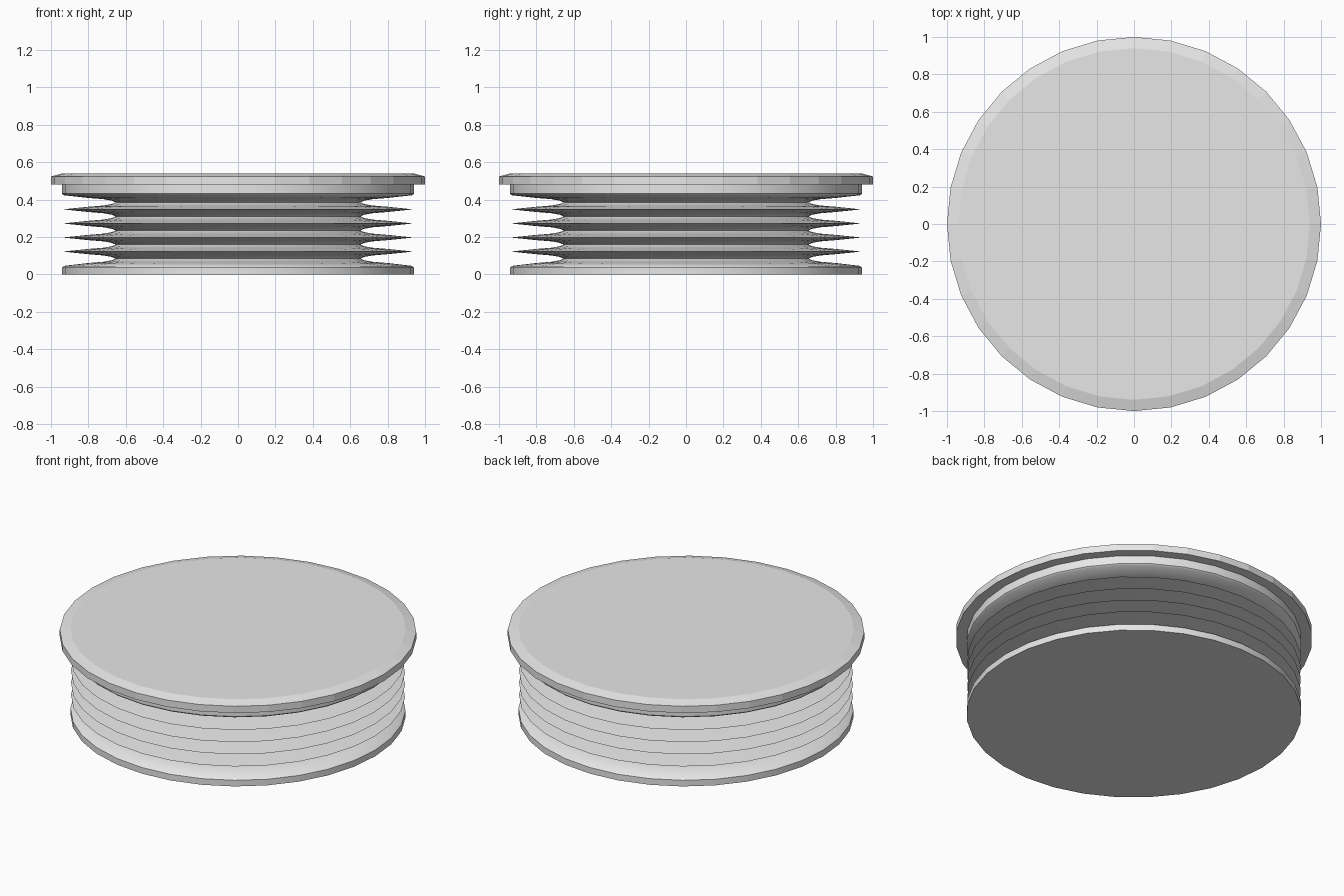
import bpy, bmesh, math

if "Cube" in bpy.data.objects:
    bpy.data.objects.remove(bpy.data.objects["Cube"])

SIDES = 32

grey = bpy.data.materials.new("light grey")
grey.diffuse_color = (0.8, 0.8, 0.8, 1)
grey.use_nodes = True
grey.node_tree.nodes["Principled BSDF"].inputs["Base Color"].default_value = grey.diffuse_color


def lathe(name, profile, smooth):
    """Turn a (radius, height) profile around z and close both ends."""
    bm = bmesh.new()
    rings = []
    for r, z in profile:
        rings.append([bm.verts.new((r * math.cos(a), r * math.sin(a), z))
                      for a in (2 * math.pi * i / SIDES for i in range(SIDES))])
    for low, high in zip(rings, rings[1:]):
        for i in range(SIDES):
            j = (i + 1) % SIDES
            bm.faces.new((low[i], low[j], high[j], high[i]))
    bm.faces.new(rings[0][::-1])
    bm.faces.new(rings[-1])
    mesh = bpy.data.meshes.new(name)
    bm.to_mesh(mesh)
    bm.free()
    mesh.materials.append(grey)
    obj = bpy.data.objects.new(name, mesh)
    bpy.context.collection.objects.link(obj)
    bpy.ops.object.select_all(action='DESELECT')
    obj.select_set(True)
    bpy.context.view_layer.objects.active = obj
    if smooth:
        bpy.ops.object.shade_smooth_by_angle(angle=math.radians(40))
    return obj


# Ribbed plug: bottom rim, five rounded grooves with thin fins between, top rim
plug = [(0.94, 0), (0.94, 0.038), (0.932, 0.046)]
half_groove = [(0.80, 0.0235), (0.72, 0.017), (0.675, 0.009)]
for k in range(5):
    mid = 0.085 + 0.0752 * k
    plug += [(r, mid - d) for r, d in half_groove]
    plug.append((0.655, mid))
    plug += [(r, mid + d) for r, d in reversed(half_groove)]
    if k < 4:
        plug.append((0.937, mid + 0.0376))
plug += [(0.932, 0.424), (0.94, 0.432), (0.94, 0.482)]
lathe("ribbed_plug", plug, True)

# Faceted cap with a chamfered top edge
lathe("cap", [(1.0, 0.482), (1.0, 0.524), (0.94, 0.54)], False)
